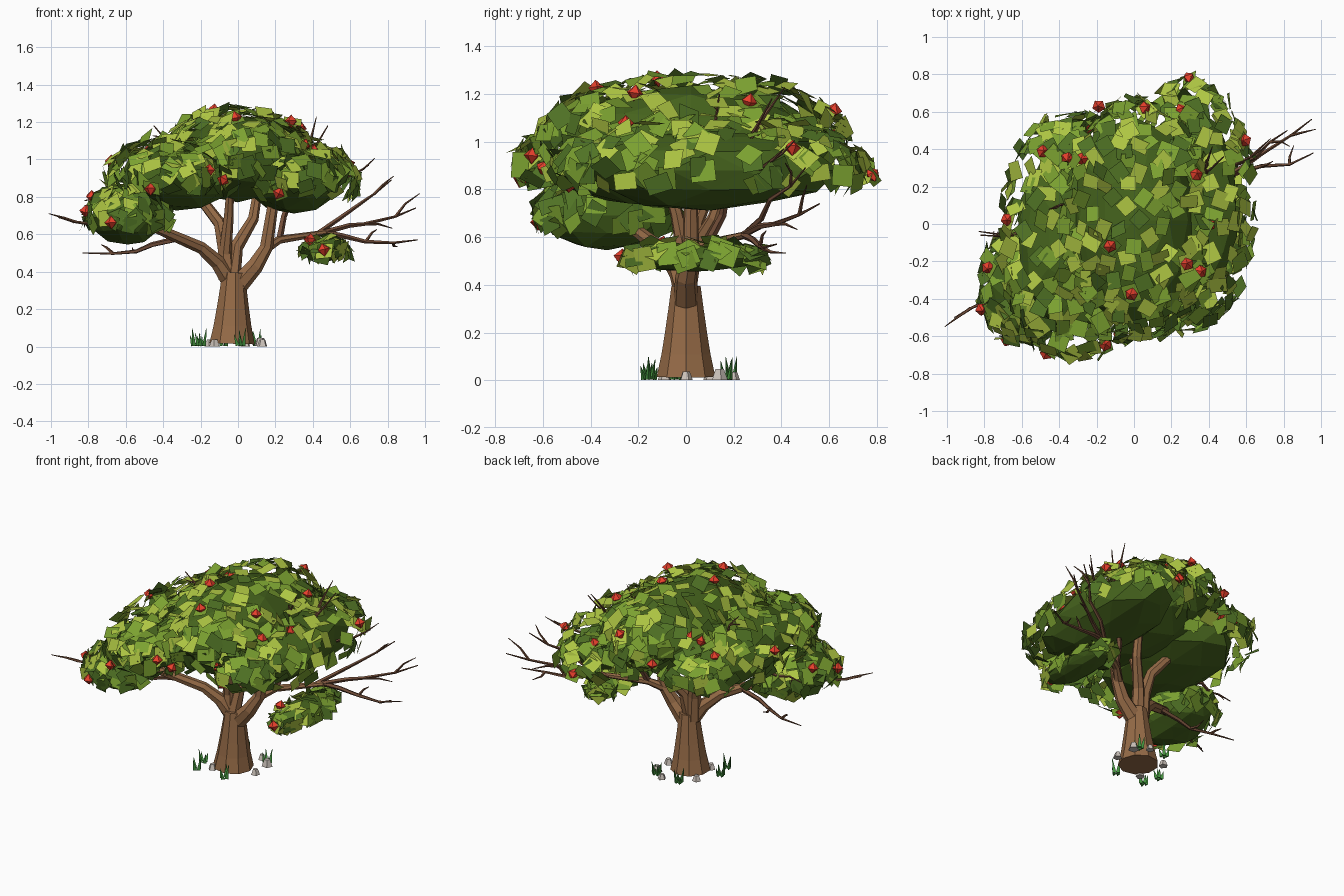
import bpy, bmesh, math, random
from mathutils import Vector as V, Matrix, Euler

if "Cube" in bpy.data.objects:
    bpy.data.objects.remove(bpy.data.objects["Cube"])

random.seed(7)


def material(name, r, g, b):
    m = bpy.data.materials.new(name)
    m.diffuse_color = (r, g, b, 1)
    m.use_nodes = True
    m.node_tree.nodes["Principled BSDF"].inputs["Base Color"].default_value = m.diffuse_color
    return m


BARK = material("bark", .3, .145, .062)
TWIG = material("twig_bark", .17, .075, .04)
CORE = material("core_green", .06, .125, .012)
LEAF = [material("leaf_dark", .08, .17, .018), material("leaf_mid", .2, .36, .03),
        material("leaf_light", .42, .56, .055)]
RED = material("apple_red", .8, .05, .025)
STONE = material("stone", .6, .54, .49)
GRASS = material("grass_green", .06, .3, .05)


def finish(name, bm, *mats):
    me = bpy.data.meshes.new(name)
    bm.to_mesh(me)
    bm.free()
    for m in mats:
        me.materials.append(m)
    ob = bpy.data.objects.new(name, me)
    bpy.context.collection.objects.link(ob)


def mul(a, b):
    return V(x * y for x, y in zip(a, b))


def tube(bm, pts, r0, r1, sides, power=1):
    """Tapered faceted tube along a path, capped at both ends."""
    pts = [V(p) for p in pts]
    last = len(pts) - 1
    rings = []
    for i, p in enumerate(pts):
        d = pts[min(i + 1, last)] - pts[max(i - 1, 0)]
        q = V((0, 0, 1)).rotation_difference(d.normalized())
        r = r0 + (r1 - r0) * (i / last) ** power
        rings.append([bm.verts.new(p + q @ V((math.cos(a), math.sin(a), 0)) * r)
                      for a in (2 * math.pi * k / sides for k in range(sides))])
    for a, b in zip(rings, rings[1:]):
        for k in range(sides):
            n = (k + 1) % sides
            bm.faces.new((a[k], a[n], b[n], b[k]))
    bm.faces.new(rings[0][::-1])
    bm.faces.new(rings[-1])


def jitter(s):
    return V(random.uniform(-s, s) for _ in range(3))


def twig(bm, start, end, r, forks):
    """Crooked thin branch with short side twigs."""
    start, end = V(start), V(end)
    size = (end - start).length
    pts = [start.lerp(end, i / 4) + jitter(.06 * size if 0 < i < 4 else 0) for i in range(5)]
    tube(bm, pts, r, .003, 5, 1.4)
    for i in range(4 - forks, 4):
        side = (pts[i + 1] - pts[i]).normalized() * size * .2 + jitter(.15 * size)
        tube(bm, [pts[i], pts[i] + side * .5 + jitter(.015), pts[i] + side], r * .6, .002, 5, 1.4)


# Trunk with a flared foot
bm = bmesh.new()
tube(bm, [(-.035 + .01 * i / 4, 0, .015 + .095 * i) for i in range(5)], .125, .062, 9, .8)
finish("trunk", bm, BARK)

# Main limbs rising into the crown
LIMBS = [
    (.05, [(-.05, 0, .36), (-.11, -.03, .45), (-.2, -.08, .53), (-.5, -.25, .66)]),
    (.05, [(-.06, 0, .36), (-.07, .01, .52), (-.1, .04, .66), (-.3, .15, .92)]),
    (.045, [(-.03, 0, .38), (-.01, .03, .53), (.08, .12, .68), (.12, .2, .92)]),
    (.055, [(0, 0, .33), (.09, 0, .43), (.15, .02, .53), (.2, .02, .85)]),
    (.036, [(-.07, 0, .5), (-.05, -.04, .7), (-.04, -.1, .9)]),
    (.03, [(.14, .02, .52), (.22, .09, .57), (.48, .25, .61)]),
]
bm = bmesh.new()
for r, pts in LIMBS:
    tube(bm, pts, r, r * .5, 7)
finish("limbs", bm, BARK)

# Bare branches poking out of the crown: (radius, side twigs, start, end)
TWIGS = [
    (.016, 2, (.46, .24, .61), (.96, .38, .57)),
    (.015, 2, (.46, .24, .61), (.95, .56, .74)),
    (.014, 1, (.42, .23, .6), (.82, .5, .89)),
    (.019, 2, (.22, .09, .57), (.48, .36, 1.18)),
    (.013, 1, (.35, .2, .75), (.7, .41, .97)),
    (.012, 1, (.25, .1, .85), (.34, .14, 1.2)),
    (.016, 2, (-.3, -.14, .58), (-.83, -.04, .5)),
    (.016, 2, (-.5, -.25, .66), (-.96, -.5, .69)),
    (.012, 1, (-.5, -.05, .8), (-.82, -.06, .78)),
    (.012, 2, (-.3, .15, .92), (-.45, .08, 1.18)),
]
bm = bmesh.new()
for r, forks, a, b in TWIGS:
    twig(bm, a, b, r, forks)
finish("bare_branches", bm, TWIG)

# Crown: squashed dark cores in leaf shells; (name, centre, core radii, leaf count, shell gap xyz)
CLUMPS = [
    ("top_crown", (0, .02, 1.0), (.35, .56, .23), 250, (.07, .1, .055)),
    ("left_crown", (-.33, -.07, .9), (.3, .54, .18), 220, (.08, .13, .06)),
    ("right_crown", (.3, .1, .88), (.27, .54, .17), 200, (.08, .13, .07)),
    ("low_left_crown", (-.59, -.33, .69), (.2, .28, .15), 95, (.04, .03, .03)),
    ("low_right_crown", (.47, .04, .51), (.11, .28, .055), 50, (.02, .02, .02)),
]


def inside(p):
    return any(sum(((p[i] - c[i]) / r[i]) ** 2 for i in range(3)) < 1.02 for _, c, r, _, _ in CLUMPS)


leaves, apples, placed = bmesh.new(), bmesh.new(), 0
for name, c, r, count, gap in CLUMPS:
    bm = bmesh.new()
    bmesh.ops.create_icosphere(bm, subdivisions=2, radius=1)
    for v in bm.verts:
        v.co = V(c) + mul(v.co, r) * random.uniform(.92, 1.05)
    finish(name + "_core", bm, CORE)
    for j in range(count):
        # even spiral over the upper part of the clump, squared off along its length
        h = 1 - 1.3 * (j + .5) / count
        a = j * 2.39996 + random.uniform(-.2, .2)
        s = math.sqrt(1 - h * h)
        y = s * math.sin(a)
        u = V((s * math.cos(a), math.copysign(abs(y) ** .85, y), h))
        n = V(u[i] / r[i] for i in range(3)).normalized()
        p = V(c) + mul(u, r) + mul(u, gap) * random.uniform(.55, 1.05)
        if inside(p):
            continue
        spin = Euler((random.gauss(0, .28), random.gauss(0, .28), random.uniform(0, 6.28))).to_matrix()
        rot = n.to_track_quat('Z', 'Y').to_matrix() @ spin
        w, l = random.uniform(.034, .047), random.uniform(.04, .056)
        bend = random.uniform(-.012, .004)
        quad = ((-w, -l, 0), (w, -l, bend), (w, l, 0), (-w * .9, l, bend))
        f = leaves.faces.new([leaves.verts.new(p + rot @ V(q)) for q in quad])
        f.material_index = random.choices((0, 1, 2), (.2, .4, .4) if h > .2 else (.45, .4, .15))[0]
        # an apple beside every so many leaves
        placed += 1
        if placed % 24 == 13:
            m = Matrix.Translation(p + n * .012) @ spin.to_4x4()
            bmesh.ops.create_uvsphere(apples, u_segments=5, v_segments=2, radius=.036, matrix=m)
finish("leaves", leaves, *LEAF)
finish("apples", apples, RED)

# Stones around the foot: tapered rough blocks
bm = bmesh.new()
for x, y, s in ((-.125, -.09, .026), (.13, 0, .026), (.12, .14, .032), (.04, .2, .024), (-.15, .1, .026)):
    m = Matrix.Translation((x, y, s * .75)) @ Matrix.Rotation(x * 20 + y * 9, 4, 'Z')
    bmesh.ops.create_cone(bm, cap_ends=True, segments=5, radius1=s * 1.1, radius2=s * .6, depth=s * 1.4, matrix=m)
finish("stones", bm, STONE)

# Grass tufts: three-sided blades leaning outward
bm = bmesh.new()
for x, y in ((-.23, -.04), (.01, -.16), (.1, .17), (-.2, -.15), (-.08, .19)):
    for k in range(4):
        a = k * 1.57 + x * 9
        d = V((math.cos(a), math.sin(a), 0))
        base = V((x, y, .004)) + d * .016
        tip = base + d * .015 + V((0, 0, random.uniform(.05, .095)))
        tube(bm, [base, base.lerp(tip, .5), tip], .014, .001, 3)
finish("grass", bm, GRASS)
